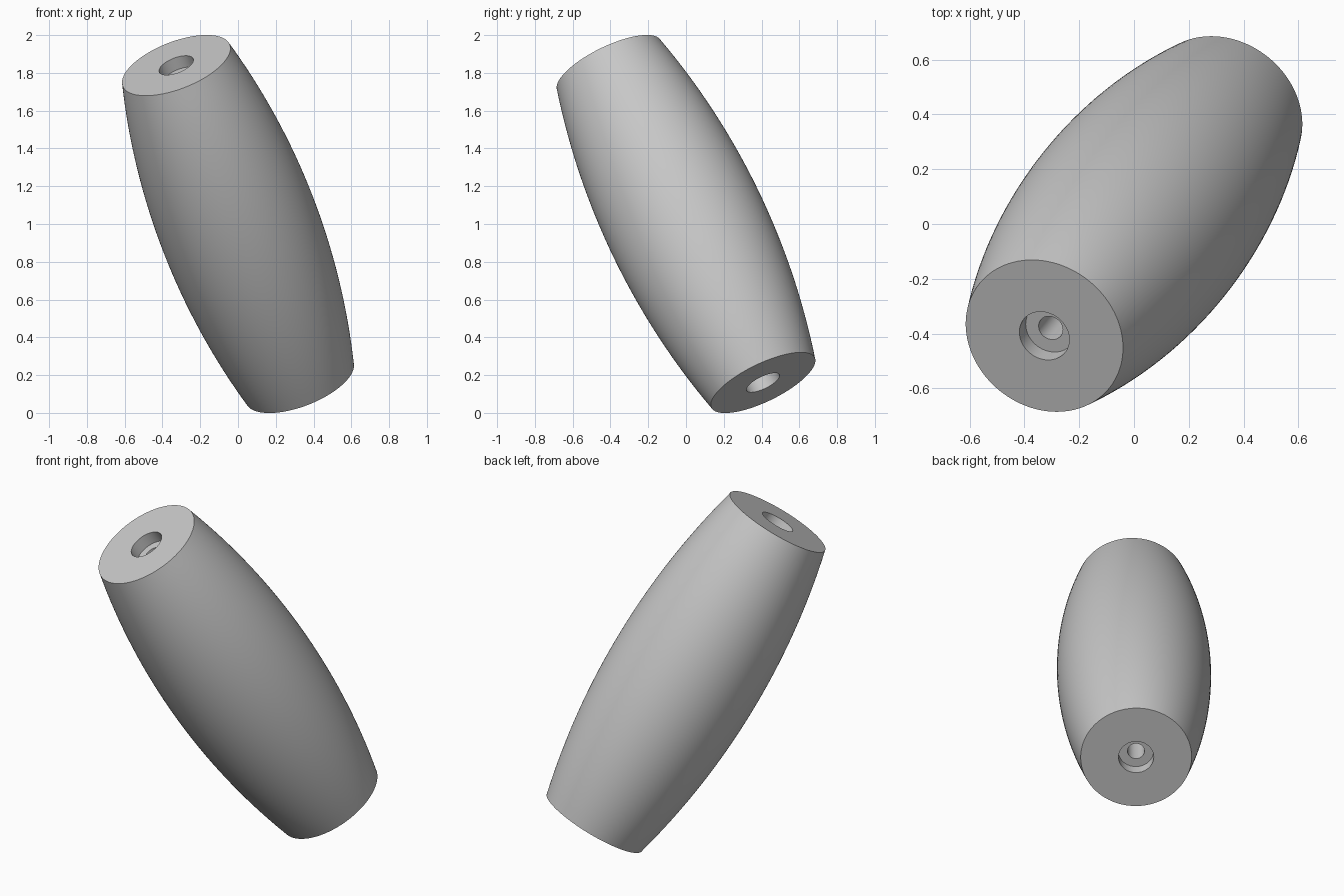
import bpy, bmesh, math
from mathutils import Vector, Matrix

cube = bpy.data.objects.get("Cube")
if cube:
    bpy.data.objects.remove(cube, do_unlink=True)

AXIS = Vector((-0.654, -0.816, 1.68))   # from bottom cap centre to top cap centre
HALF = AXIS.length / 2
CAP_R, MID_R = 0.304, 0.422
BORE_R, RECESS_R, RECESS_DEPTH = 0.0466, 0.0965, 0.07
RINGS, SIDES = 32, 128

grey = bpy.data.materials.new("plain_grey")
grey.use_nodes = True
colour = (0.57, 0.57, 0.57, 1)
grey.diffuse_color = colour
grey.node_tree.nodes["Principled BSDF"].inputs["Base Color"].default_value = colour


def barrel_radius(z):
    """Circular arc bulging from the cap radius to the middle radius."""
    sag = MID_R - CAP_R
    arc = (HALF ** 2 + sag ** 2) / (2 * sag)
    return MID_R - arc + math.sqrt(arc ** 2 - z ** 2)


# Closed half-section: bulged outside, then both recesses and the bore
heights = [HALF * (2 * i / RINGS - 1) for i in range(RINGS + 1)]
step = HALF - RECESS_DEPTH
profile = [(barrel_radius(z), z) for z in heights]
profile += [(RECESS_R, HALF), (RECESS_R, step), (BORE_R, step),
            (BORE_R, -step), (RECESS_R, -step), (RECESS_R, -HALF)]

# Revolve the section
bm = bmesh.new()
verts = [bm.verts.new((r, 0, z)) for r, z in profile]
edges = [bm.edges.new((v, verts[i - 1])) for i, v in enumerate(verts)]
bmesh.ops.spin(bm, geom=verts + edges, cent=(0, 0, 0), axis=(0, 0, 1),
               angle=2 * math.pi, steps=SIDES, use_merge=True)
bmesh.ops.remove_doubles(bm, verts=bm.verts[:], dist=1e-5)
bmesh.ops.recalc_face_normals(bm, faces=bm.faces[:])

# Tilt the barrel and lift it onto the ground
tilt = AXIS.to_track_quat('Z', 'Y').to_matrix().to_4x4()
bm.transform(Matrix.Translation((0, 0, 1)) @ tilt)

mesh = bpy.data.meshes.new("barrel_handle")
bm.to_mesh(mesh)
bm.free()
mesh.materials.append(grey)
barrel = bpy.data.objects.new("barrel_handle", mesh)
bpy.context.collection.objects.link(barrel)

# Smooth sides with crisp rims
bpy.ops.object.select_all(action='DESELECT')
barrel.select_set(True)
bpy.context.view_layer.objects.active = barrel
bpy.ops.object.shade_smooth_by_angle(angle=math.radians(35))
